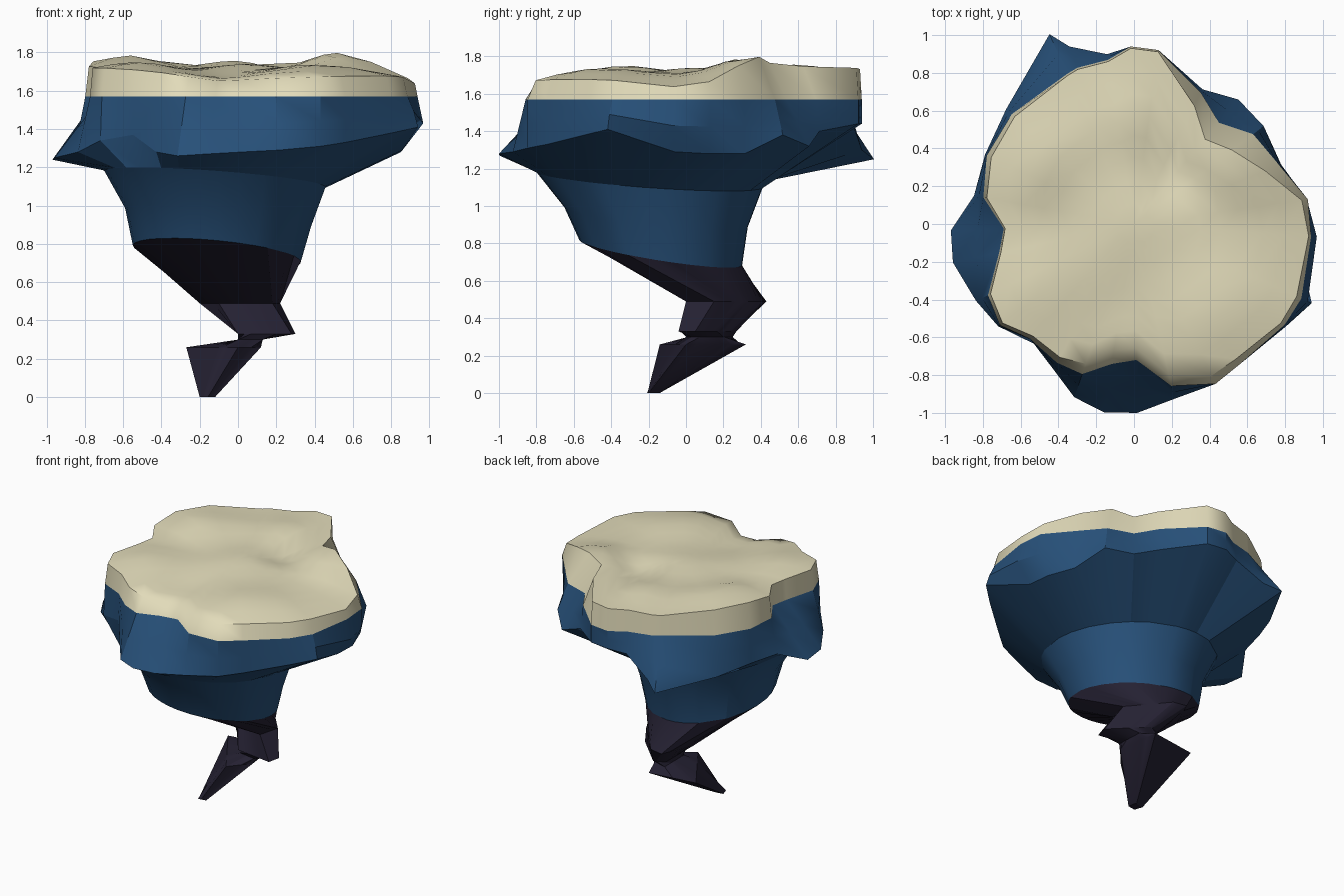
import bpy, bmesh, math
from mathutils import Vector

if "Cube" in bpy.data.objects:
    bpy.data.objects.remove(bpy.data.objects["Cube"])

# rim of the slab: angle, radius at z = 1.57, radius at lower lip, height of lower lip
RIM = [(-4, .94, .86, 1.29), (8, .93, .86, 1.28), (22, .83, .84, 1.28), (37, .79, .86, 1.38),
       (50, .70, .86, 1.32), (63, .78, .80, 1.40), (82, .93, .93, 1.44), (91, .94, .94, 1.44),
       (99, .88, .91, 1.42), (110, .88, 1.0, 1.30), (114, .87, 1.1, 1.25), (138, .87, .91, 1.28),
       (155, .86, .87, 1.32), (170, .81, .86, 1.32), (182, .69, .97, 1.24), (192, .73, .98, 1.25),
       (206, .86, .93, 1.28), (217, .89, .90, 1.34), (228, .82, .82, 1.37), (241, .84, .88, 1.28),
       (251, .84, .97, 1.26), (261, .75, 1.01, 1.27), (271, .72, 1.0, 1.28), (283, .88, .95, 1.29),
       (297, .95, .95, 1.31), (307, .93, .93, 1.33), (326, .96, .97, 1.38), (336, .97, 1.03, 1.41)]
# top edge: angle, share of the rim radius, height
EDGE = [(-20, .97, 1.67), (0, .99, 1.63), (16, .94, 1.70), (29, .86, 1.81), (42, .80, 1.79),
        (55, .86, 1.75), (80, .99, 1.74), (120, .99, 1.71), (148, .97, 1.77), (165, .97, 1.73),
        (180, .99, 1.72), (215, .98, 1.72), (238, .97, 1.70), (262, .90, 1.65), (290, .94, 1.67),
        (320, .98, 1.68), (340, .97, 1.67)]
# top relief: x, y, height, spread
MOUNDS = [(.56, .33, .11, .22), (-.58, .32, .10, .22), (-.58, -.35, .06, .28),
          (.45, -.5, .05, .3), (-.05, .6, .06, .25), (.05, .05, .04, .25),
          (.22, .28, -.05, .16), (-.1, -.5, -.03, .22)]


def material(name, color):
    m = bpy.data.materials.new(name)
    m.diffuse_color = (*color, 1)
    m.use_nodes = True
    m.node_tree.nodes["Principled BSDF"].inputs["Base Color"].default_value = m.diffuse_color
    return m


CREAM = material("cream ground", (.76, .71, .49))
BLUE = material("blue rock", (.02, .08, .19))
DARK = material("dark violet rock", (.018, .015, .032))


def edge_at(a):
    for p, q in zip(EDGE, EDGE[1:]):
        if p[0] <= a <= q[0]:
            t = (a - p[0]) / (q[0] - p[0])
            return p[1] + t * (q[1] - p[1]), p[2] + t * (q[2] - p[2])


def relief(x, y):
    return 1.70 + sum(h * math.exp(-((x - u) ** 2 + (y - v) ** 2) / s ** 2) for u, v, h, s in MOUNDS)


def polar(a, r, z):
    return (r * math.cos(math.radians(a)), r * math.sin(math.radians(a)), z)


def oval(x0, x1, y0, y1, z, tilt=0, toward=0):
    """Ring fitted to x and y limits, tilted up toward one direction."""
    pts = []
    for row in RIM:
        a = math.radians(row[0])
        pts.append(((x0 + x1) / 2 + (x1 - x0) / 2 * math.cos(a),
                    (y0 + y1) / 2 + (y1 - y0) / 2 * math.sin(a),
                    z + tilt * math.cos(a - math.radians(toward))))
    return pts


def polygon(corners, z):
    """Ring following a convex polygon; the closest samples snap to its corners."""
    cs = [Vector(c) for c in corners]
    mid = sum(cs, Vector((0, 0))) / len(cs)
    pts = []
    for row in RIM:
        d = Vector(polar(row[0], 1, 0)[:2])
        best = None
        for p, q in zip(cs, cs[1:] + cs[:1]):
            e, w = q - p, p - mid
            den = d.x * e.y - d.y * e.x
            if abs(den) > 1e-9:
                t = (w.x * e.y - w.y * e.x) / den
                u = (w.x * d.y - w.y * d.x) / den
                if t > 0 and -1e-6 <= u <= 1 + 1e-6:
                    best = mid + d * t
        pts.append(best)
    for c in cs:
        ang = [abs((p - mid).angle_signed(c - mid)) for p in pts]
        pts[ang.index(min(ang))] = c
    return [(p.x, p.y, z) for p in pts]


def top_ring(t):
    pts = []
    for a, rb, rc, zc in RIM:
        f, z = edge_at(a)
        x, y, _ = polar(a, rb * f * t, 0)
        w = t ** 5
        pts.append((x, y, w * z + (1 - w) * relief(x, y)))
    return pts


def bulge_ring():
    """Belly halfway down the slab, fuller on the right side."""
    pts = []
    for a, rb, rc, zc in RIM:
        d = (a + 4 + 180) % 360 - 180
        pts.append(polar(a, (rb + rc) / 2 + .07 * math.exp(-(d / 13) ** 2), (1.57 + zc) / 2))
    return pts


def loft(name, rings, mat, angle, peak=None, close_end=False):
    bm = bmesh.new()
    loops = [[bm.verts.new(p) for p in ring] for ring in rings]
    n = len(RIM)
    for upper, lower in zip(loops, loops[1:]):
        for i in range(n):
            j = (i + 1) % n
            bm.faces.new((upper[i], lower[i], lower[j], upper[j]))
    if peak:
        v = bm.verts.new(peak)
        for i in range(n):
            bm.faces.new((v, loops[0][i], loops[0][(i + 1) % n]))
    if close_end:
        bm.faces.new(loops[-1][::-1])
    me = bpy.data.meshes.new(name)
    bm.to_mesh(me)
    bm.free()
    me.materials.append(mat)
    ob = bpy.data.objects.new(name, me)
    bpy.context.collection.objects.link(ob)
    bpy.ops.object.select_all(action='DESELECT')
    ob.select_set(True)
    bpy.context.view_layer.objects.active = ob
    bpy.ops.object.shade_smooth_by_angle(angle=math.radians(angle))
    return ob


# shared seams
waterline = [polar(a, rb, 1.57) for a, rb, rc, zc in RIM]
lip = [polar(a, rc, zc) for a, rb, rc, zc in RIM]
neck_top = oval(-.70, .46, -.80, .41, 1.14, .06, 225)
neck_low = oval(-.55, .33, -.57, .30, .75, .08, 238)

# cream plateau
loft("plateau", [top_ring(t) for t in (.12, .25, .38, .5, .62, .74, .86, 1)] + [waterline],
     CREAM, 50, peak=(0, 0, relief(0, 0)))
# blue slab, its underside and the tapering neck
loft("slab_side", [waterline, bulge_ring(), lip], BLUE, 30)
loft("slab_underside", [lip, neck_top], BLUE, 20)
loft("neck", [neck_top, oval(-.59, .385, -.65, .33, .94, .07, 230), neck_low], BLUE, 20)
# dark crooked root
loft("root", [neck_low,
              polygon([(-.2, .2), (.18, 0), (.22, .15), (0, .41), (-.1, .43)], .49),
              polygon([(0, 0), (.28, -.04), (.3, .05), (.08, .27), (0, .24)], .33),
              polygon([(0, .02), (.13, 0), (.12, .2), (0, .25)], .30),
              polygon([(-.27, .27), (0, -.14), (.12, 0), (.08, .32)], .26),
              polygon([(-.2, -.15), (-.18, -.21), (-.12, -.2), (-.13, -.14)], 0)],
     DARK, 25, close_end=True)
